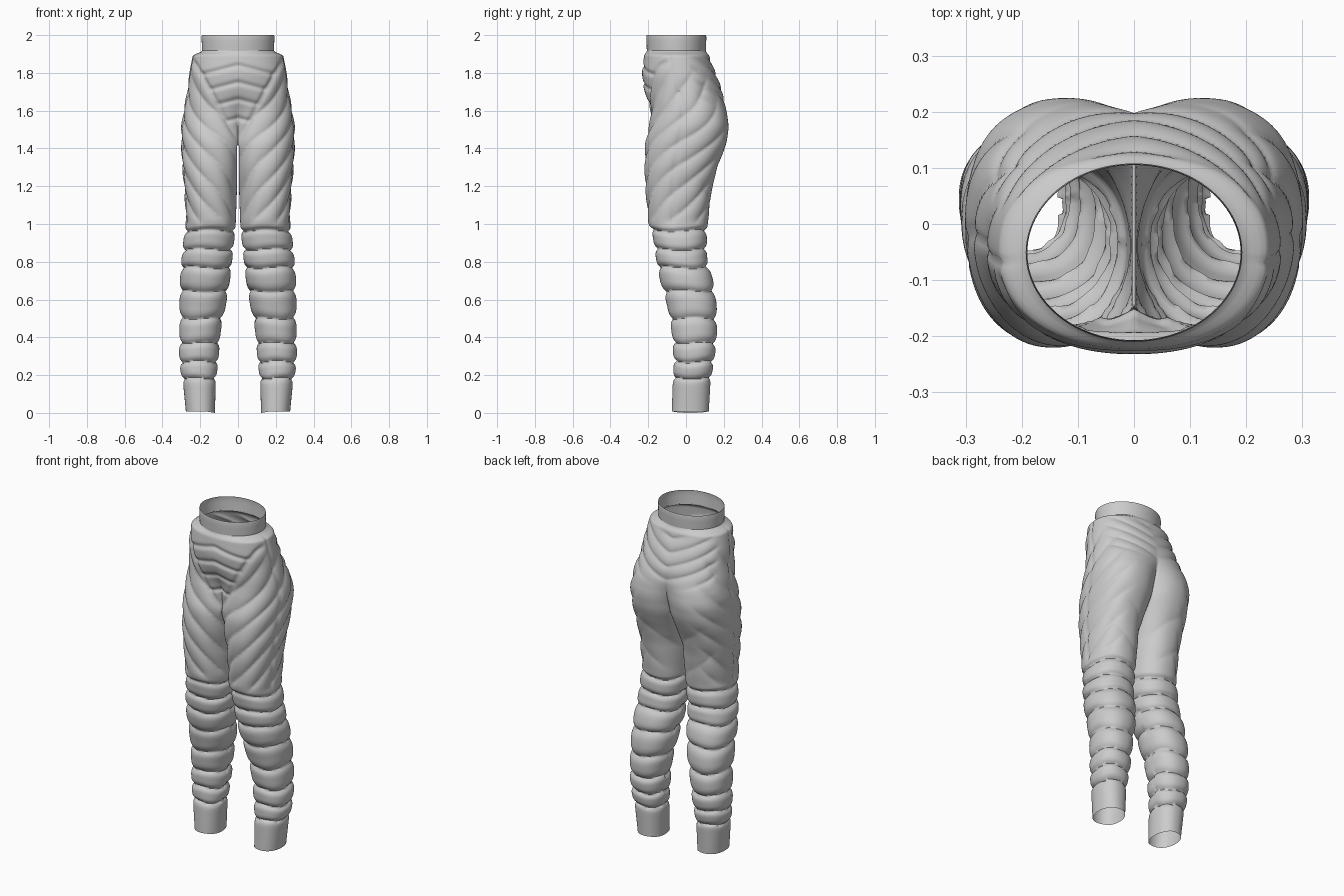
import bpy, bmesh, math
from math import sin, cos, pi, radians, exp

if "Cube" in bpy.data.objects:
    bpy.data.objects.remove(bpy.data.objects["Cube"])

# Body profile: height, inner x, outer x, front y, back y
PROFILE = [
    (0.00, .122, .275, -.075, .120), (0.17, .118, .292, -.070, .130),
    (0.22, .110, .306, -.066, .140), (0.32, .100, .313, -.068, .156),
    (0.43, .092, .310, -.076, .165), (0.57, .064, .310, -.100, .163),
    (0.70, .042, .308, -.138, .145), (0.81, .030, .300, -.158, .112),
    (0.95, .016, .285, -.178, .110), (1.00, .012, .276, -.200, .115),
    (1.20, .005, .286, -.217, .140), (1.30, -.015, .297, -.221, .168),
    (1.42, -.045, .302, -.218, .212), (1.52, -.045, .302, -.202, .233),
    (1.60, -.045, .290, -.200, .227), (1.70, -.045, .270, -.222, .196),
    (1.80, -.045, .258, -.234, .158), (1.89, -.045, .240, -.222, .122),
    (1.92, -.045, .232, -.218, .114),
]
BANDS = [0.0, 0.18, 0.27, 0.37, 0.50, 0.645, 0.77, 0.865, 0.965]   # calf quilting
BELLY = [1.84, 1.75, 1.66, 1.56]                                   # belly creases
WAIST = (.19, -.207, .105)                                         # half width, front, back
CROTCH, TOP = 1.42, 1.918
ARC, INNER = 72, 24                                                # outer arc / inner thigh segments


def step(a, b, t):
    t = min(1, max(0, (t - a) / (b - a)))
    return t * t * (3 - 2 * t)


def mix(a, b, t):
    return a + (b - a) * t


def sample(z):
    z = min(PROFILE[-1][0], max(0, z))
    for lo, hi in zip(PROFILE, PROFILE[1:]):
        if z <= hi[0]:
            t = (z - lo[0]) / (hi[0] - lo[0])
            return [mix(a, b, t) for a, b in zip(lo[1:], hi[1:])]


def smooth_sample(z):
    parts = [sample(z + d) for d in (-.025, -.0125, 0, .0125, .025)]
    return [sum(c) / 5 for c in zip(*parts)]


def power(v, p):
    return math.copysign(abs(v) ** p, v)


def crease(phase):
    return 1 - abs(sin(pi * phase)) ** 0.6


def depth(x, z, s):
    """Inward depth of the quilting; s runs 0 front centre, 0.5 side, 1 back centre."""
    # Horizontal rolls below the thigh, slightly wavy
    zw = z + .006 * sin(4 * pi * s + 9 * z) * step(.05, .2, z)
    if zw < BANDS[-1]:
        for i, (a, b) in enumerate(zip(BANDS, BANDS[1:])):
            if zw < b:
                u = 2 * (zw - a) / (b - a) - 1
                if i == 0:
                    return .012 * max(0, u) ** 8
                return .020 * abs(u) ** 3.5
    d = .016 * exp(-((zw - BANDS[-1]) / .012) ** 2)
    # Belly panel bounded by a V from hips to crotch
    v = x - (z - 1.44) * .56
    front = 1 - step(.38, .46, s)
    belly = front * (1 - step(-.02, .02, v)) * step(1.42, 1.5, z)
    d += front * .010 * exp(-(v / .014) ** 2) * step(1.42, 1.5, z) * (1 - step(1.84, 1.89, z))
    d += belly * sum(.009 * exp(-((z + .25 * x - c) / .013) ** 2) for c in BELLY)
    # Diagonal thigh folds rising outwards and backwards
    fold = (1 - step(.62, .82, s)) * step(-.15, .02, s) * step(.98, 1.06, z) * (1 - step(1.7, 1.85, z))
    d += (1 - belly) * fold * .013 * crease((z - .75 * s) / .135)
    # Chevron folds on the upper back
    back = step(.58, .68, s) * step(1.58, 1.68, z) * (1 - step(1.85, 1.9, z))
    d += back * .011 * crease((z + .32 * s) / .075)
    # Soft drapes behind the thigh
    drape = step(.6, .72, s) * (1 - step(1.0, 1.15, s)) * step(1.0, 1.1, z) * (1 - step(1.3, 1.42, z))
    d += drape * .006 * crease((z + .6 * s) / .2)
    # Outer side seam
    d += .006 * exp(-((s - .47) / .012) ** 2) * step(.97, 1.02, z)
    return d


def point(z, s, t):
    """One surface point: t is the angle round the leg."""
    xi, xo, yf, yb = smooth_sample(z)
    cx, rx, yc, ry = (xi + xo) / 2, (xo - xi) / 2, (yf + yb) / 2, (yb - yf) / 2
    p = .9
    x, y = cx + rx * power(sin(t), p), yc - ry * power(cos(t), p)
    w = step(CROTCH, 1.74, z)
    if w > 0:                                   # blend leg into one hip outline
        a = pi * s
        x = mix(x, xo * power(max(0, sin(a)), p), w)
        y = mix(y, yc - ry * power(cos(a), p), w)
    ox = mix(cx, 0, w)
    n = math.hypot(x - ox, y - yc) or 1
    d = depth(x, z, s)
    x, y = x - d * (x - ox) / n, y - d * (y - yc) / n
    k = step(1.885, TOP, z) ** 1.5              # gather under the waistband
    if k > 0:
        hw, f, b = WAIST
        a = pi * s
        x = mix(x, hw * max(0, sin(a)), k)
        y = mix(y, (f + b) / 2 - (b - f) / 2 * cos(a), k)
    return x, y


def finish(bm, name):
    bmesh.ops.recalc_face_normals(bm, faces=bm.faces)
    me = bpy.data.meshes.new(name)
    bm.to_mesh(me)
    bm.free()
    ob = bpy.data.objects.new(name, me)
    bpy.context.collection.objects.link(ob)
    bpy.context.view_layer.objects.active = ob
    ob.select_set(True)
    bpy.ops.object.shade_smooth_by_angle(angle=radians(60))
    ob.select_set(False)
    return ob


# Trousers: half body, mirrored
bm = bmesh.new()
LEG, HIP = 190, 84
arc = [(i / ARC, radians(-50 + 280 * i / ARC)) for i in range(ARC + 1)]
inner = []
for j in range(1, INNER):
    f = j / INNER
    inner.append((1 + .3 * f if f < .5 else -.3 * (1 - f), radians(230 + 80 * f)))
rows = []
heights = [CROTCH * i / LEG for i in range(LEG + 1)]
heights += [mix(CROTCH, TOP, i / HIP) for i in range(1, HIP + 1)]
for i, z in enumerate(heights):
    row = []
    for s, t in arc + (inner if i <= LEG else []):
        x, y = point(z, s, t)
        x = max(x, 0.004 if i < LEG else 0)
        on_seam = i >= LEG and (s <= 0 or s >= 1)
        zz = z + (.012 * (1 + sin(t)) if i == 0 else 0)
        row.append(bm.verts.new((0 if on_seam else x, y, zz)))
    rows.append(row)
for i, (lo, hi) in enumerate(zip(rows, rows[1:])):
    closed = i < LEG
    n = len(lo) if closed else ARC
    for j in range(n):
        k = (j + 1) % len(lo)
        bm.faces.new((lo[j], lo[k], hi[k], hi[j]))
trousers = finish(bm, "quilted_trousers")
mirror = trousers.modifiers.new("Mirror", 'MIRROR')
mirror.merge_threshold = .0005

# Waistband: plain open band
bm = bmesh.new()
hw, f, b = WAIST
rings = []
for z, grow in [(TOP - .006, 0), (1.93, .001), (1.965, .002), (1.99, .003), (2.0, .001)]:
    rings.append([bm.verts.new(((hw + grow) * sin(a), (f + b) / 2 - ((b - f) / 2 + grow) * cos(a), z))
                  for a in (2 * pi * i / 96 for i in range(96))])
for lo, hi in zip(rings, rings[1:]):
    for j in range(96):
        k = (j + 1) % 96
        bm.faces.new((lo[j], lo[k], hi[k], hi[j]))
finish(bm, "waistband")
